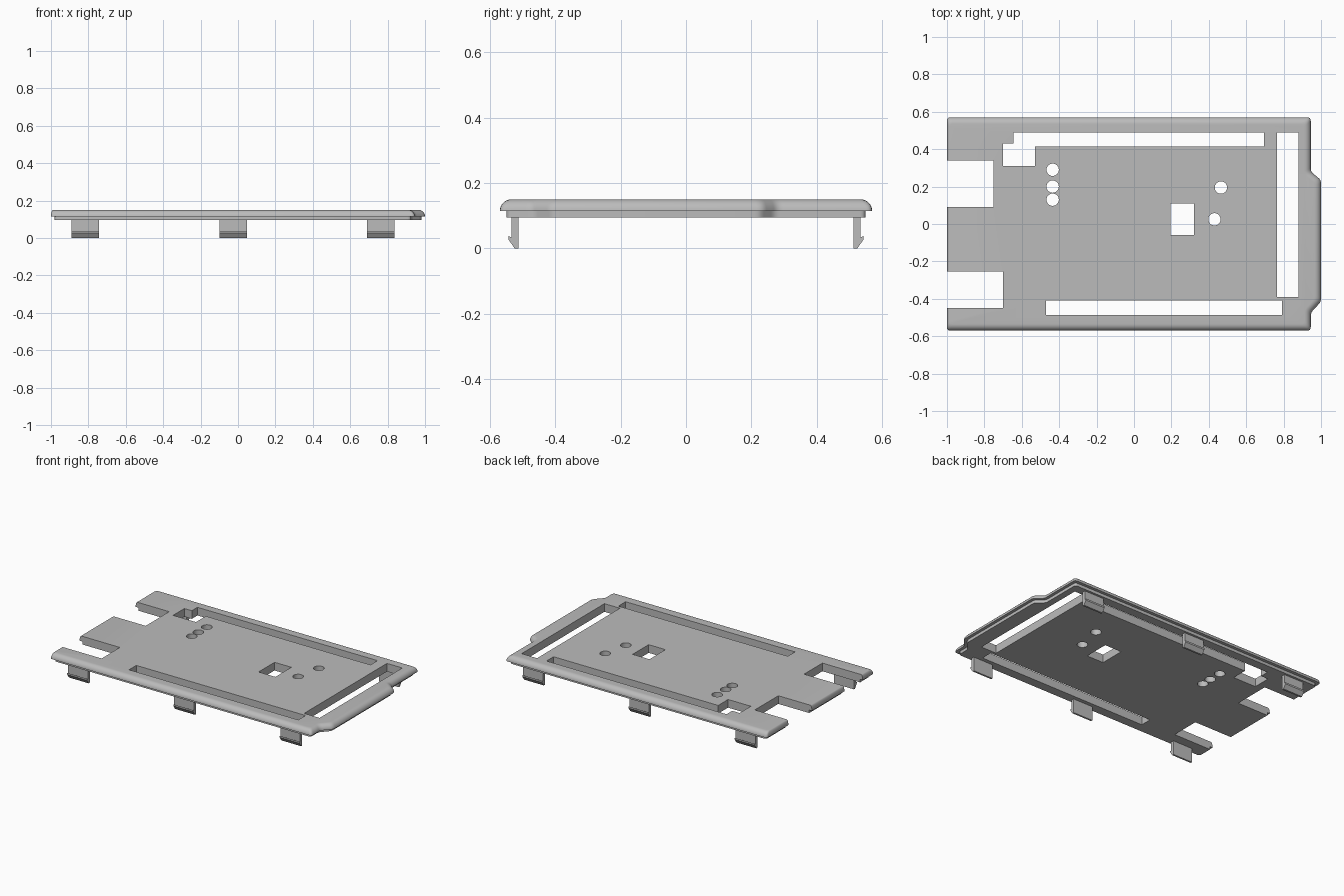
import bpy, bmesh
from math import sin, cos, pi, radians
from mathutils import Vector

if "Cube" in bpy.data.objects:
    bpy.data.objects.remove(bpy.data.objects["Cube"])

GREY = (0.5, 0.5, 0.5, 1)
grey = bpy.data.materials.new("plain grey")
grey.use_nodes = True
grey.diffuse_color = GREY
grey.node_tree.nodes["Principled BSDF"].inputs["Base Color"].default_value = GREY

BOTTOM, STEP, TOP = 0.095, 0.115, 0.15


def finish(name, bm):
    bmesh.ops.recalc_face_normals(bm, faces=bm.faces)
    mesh = bpy.data.meshes.new(name)
    bm.to_mesh(mesh)
    bm.free()
    mesh.materials.append(grey)
    obj = bpy.data.objects.new(name, mesh)
    bpy.context.collection.objects.link(obj)
    return obj


def loft(bm, rings):
    """Skin equal-length closed rings and cap both ends."""
    loops = [[bm.verts.new(p) for p in ring] for ring in rings]
    n = len(loops[0])
    for a, b in zip(loops, loops[1:]):
        for i in range(n):
            j = (i + 1) % n
            bm.faces.new((a[i], a[j], b[j], b[i]))
    bm.faces.new(loops[0][::-1])
    bm.faces.new(loops[-1])


def outline(inset, open_end_scale, z):
    """Cover outline with a shallow bump on the +x end and eased corners."""
    left, base, tip = -1 + inset * open_end_scale, 0.945 - inset, 1 - inset
    w, t = 0.57 - inset, inset * 0.4
    pts = [(left, -w), (base, -w), (base, -0.475 + t), (tip, -0.415 + t),
           (tip, 0.235 - t), (base, 0.28 - t), (base, w), (left, w)]
    pts = [Vector((x, y, z)) for x, y in pts]
    ring = []
    for i, p in enumerate(pts):
        a = p + (pts[i - 1] - p).normalized() * 0.018
        b = p + (pts[(i + 1) % len(pts)] - p).normalized() * 0.018
        for k in range(5):
            s = k / 4
            ring.append(a * (1 - s) ** 2 + p * 2 * s * (1 - s) + b * s * s)
    return ring


# Cover plate: locating lip, step, then a rounded upper edge
bm = bmesh.new()
rings = [outline(0.02, 1, BOTTOM), outline(0.02, 1, STEP)]
for k in range(8):
    a = k / 7 * pi / 2
    rings.append(outline(0.035 * (1 - cos(a)), 0.35, STEP + (TOP - STEP) * sin(a)))
loft(bm, rings)
cover = finish("cover_plate", bm)

# Openings: connector notches, header slots, button window, round holes
bm = bmesh.new()


def cut(points):
    loft(bm, [[(x, y, z) for x, y in points] for z in (0.05, 0.2)])


def cut_box(x0, x1, y0, y1):
    cut([(x0, y0), (x1, y0), (x1, y1), (x0, y1)])


cut_box(-1.1, -0.75, 0.09, 0.34)
cut_box(-1.1, -0.70, -0.45, -0.255)
cut_box(0.765, 0.88, -0.39, 0.49)
cut_box(-0.47, 0.79, -0.487, -0.41)
cut_box(0.195, 0.32, -0.06, 0.11)
cut([(-0.70, 0.31), (-0.53, 0.31), (-0.53, 0.415), (0.695, 0.415),
     (0.695, 0.49), (-0.645, 0.49), (-0.645, 0.43), (-0.70, 0.43)])
for cx, cy in [(-0.435, 0.29), (-0.435, 0.2), (-0.435, 0.13), (0.465, 0.195), (0.43, 0.025)]:
    cut([(cx + 0.033 * cos(i * pi / 16), cy + 0.033 * sin(i * pi / 16)) for i in range(32)])
cutter = finish("opening_cutter", bm)
cutter.hide_render = True

mod = cover.modifiers.new("openings", "BOOLEAN")
mod.operation, mod.solver, mod.object = "DIFFERENCE", "EXACT", cutter
bpy.ops.object.select_all(action="DESELECT")
cover.select_set(True)
bpy.context.view_layer.objects.active = cover
bpy.ops.object.modifier_apply(modifier=mod.name)
bpy.data.objects.remove(cutter)
bpy.ops.object.shade_smooth_by_angle(angle=radians(30))

# Snap clips: three hooked tabs along each long side
HOOK = [(0.513, 0.1), (0.535, 0.1), (0.535, 0.033), (0.544, 0.038),
        (0.544, 0.027), (0.525, 0), (0.513, 0)]
for side, label in ((-1, "front"), (1, "back")):
    for x0, spot in ((-0.89, "right"), (-0.10, "middle"), (0.69, "left")):
        bm = bmesh.new()
        loft(bm, [[(x, side * y, z) for y, z in HOOK] for x in (x0, x0 + 0.147)])
        finish(f"{label}_{spot}_clip", bm)
